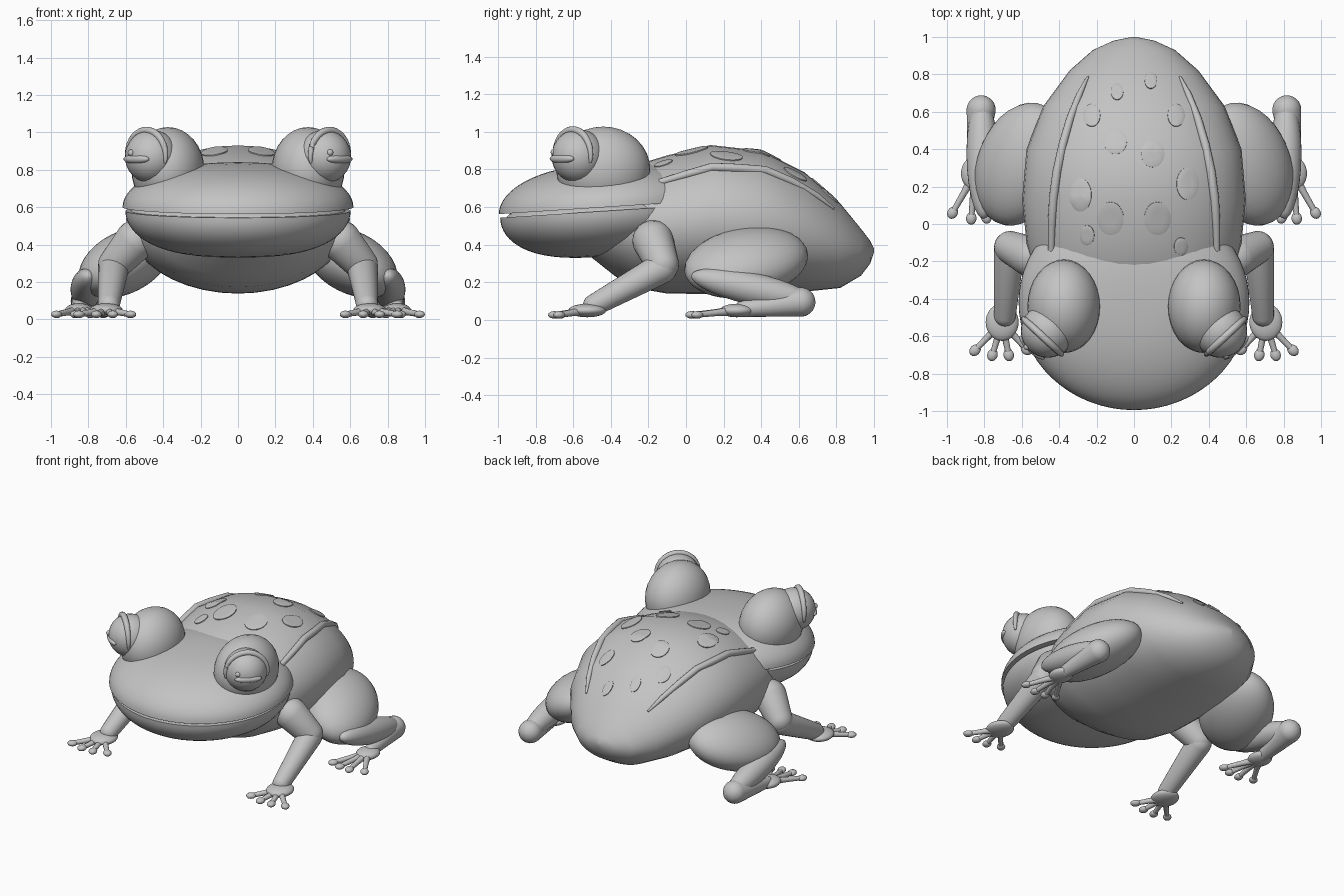
import bpy, bmesh
from math import sin, cos, pi, sqrt
from mathutils import Vector, Matrix
from mathutils.bvhtree import BVHTree

cube = bpy.data.objects.get("Cube")
if cube:
    bpy.data.objects.remove(cube)

skin = bpy.data.materials.new("grey_skin")
skin.use_nodes = True
grey = (0.55, 0.55, 0.55, 1)
skin.diffuse_color = grey
skin.node_tree.nodes["Principled BSDF"].inputs["Base Color"].default_value = grey


def finish(name, bm, sharp=0.9):
    bmesh.ops.recalc_face_normals(bm, faces=bm.faces)
    mesh = bpy.data.meshes.new(name)
    bm.to_mesh(mesh)
    bm.free()
    mesh.materials.append(skin)
    ob = bpy.data.objects.new(name, mesh)
    bpy.context.collection.objects.link(ob)
    bpy.ops.object.select_all(action="DESELECT")
    bpy.context.view_layer.objects.active = ob
    ob.select_set(True)
    bpy.ops.object.shade_smooth_by_angle(angle=sharp)
    return ob


def skin_rings(bm, rings):
    """Bridge equal rings of points with quads and close both ends."""
    loops = [[bm.verts.new(p) for p in ring] for ring in rings]
    n = len(loops[0])
    for a, b in zip(loops, loops[1:]):
        for i in range(n):
            j = (i + 1) % n
            bm.faces.new((a[i], a[j], b[j], b[i]))
    bm.faces.new(loops[0])
    bm.faces.new(loops[-1])


def ellipsoid(name, loc, size, axis=(0, 1, 0), segs=32):
    """Ellipsoid whose local y follows axis, kept upright."""
    y = Vector(axis).normalized()
    x = y.cross(Vector((0, 0, 1))).normalized()
    rot = Matrix((x, y, x.cross(y))).transposed().to_4x4()
    bm = bmesh.new()
    bmesh.ops.create_uvsphere(bm, u_segments=segs, v_segments=segs // 2, radius=1)
    bm.transform(Matrix.Translation(loc) @ rot @ Matrix.Diagonal((*size, 1)))
    return finish(name, bm)


def tube(name, points, radii, sides=16):
    """Tapered tube along points."""
    pts = [Vector(p) for p in points]
    rings = []
    for i, p in enumerate(pts):
        d = (pts[min(i + 1, len(pts) - 1)] - pts[max(i - 1, 0)]).normalized()
        u = d.cross(Vector((0.31, 0.2, 0.93))).normalized()
        v = d.cross(u)
        rings.append([p + radii[i] * (u * cos(2 * pi * k / sides) + v * sin(2 * pi * k / sides))
                      for k in range(sides)])
    bm = bmesh.new()
    skin_rings(bm, rings)
    return finish(name, bm)


def capsule(name, a, b, ra, rb, sides=24):
    """Tapered limb with round ends."""
    a, b = Vector(a), Vector(b)
    d = (b - a).normalized()
    steps = [pi / 2 * k / 6 for k in range(7)]
    pts = [a - d * ra * cos(t) for t in steps] + [b + d * rb * sin(t) for t in steps]
    radii = [max(ra * sin(t), 0.002) for t in steps] + [max(rb * cos(t), 0.002) for t in steps]
    return tube(name, pts, radii, sides)


# Body: elliptical sections (y, half width, bottom, top)
stations = [(-0.62, 0.1, 0.42, 0.52), (-0.5, 0.33, 0.33, 0.65), (-0.38, 0.47, 0.235, 0.75),
            (-0.28, 0.53, 0.172, 0.82), (-0.1, 0.575, 0.14, 0.875), (0.13, 0.598, 0.138, 0.93),
            (0.4, 0.575, 0.145, 0.9), (0.63, 0.485, 0.15, 0.785), (0.82, 0.345, 0.17, 0.62),
            (0.93, 0.22, 0.235, 0.485), (0.98, 0.11, 0.3, 0.42), (1.0, 0.01, 0.36, 0.38)]
bm = bmesh.new()
skin_rings(bm, [[(w * cos(2 * pi * k / 40), y, (lo + hi) / 2 + (hi - lo) / 2 * sin(2 * pi * k / 40))
                 for k in range(40)] for y, w, lo, hi in stations])
bmesh.ops.recalc_face_normals(bm, faces=bm.faces)
bmesh.ops.triangulate(bm, faces=bm.faces)
surface = BVHTree.FromBMesh(bm)
finish("body", bm, 1.2)


def on_back(x, y, lift):
    hit, normal, _, _ = surface.ray_cast(Vector((x, y, 2)), Vector((0, 0, -1)))
    return hit + normal * lift


# Head and jaw: shallow domes meeting at a sloping mouth
def dome(name, rx, ry, height, base, blunt):
    rings = []
    for k in range(17):
        t = pi / 2 * k / 16
        c = max(cos(t), 0.004) ** blunt
        circle = [(c * cos(2 * pi * i / 64), c * sin(2 * pi * i / 64)) for i in range(64)]
        rings.append([(rx * u, -0.42 + ry * v, base + height * sin(t) + 0.065 * ry * v)
                      for u, v in circle])
    bm = bmesh.new()
    skin_rings(bm, rings)
    finish(name, bm, 0.8)


dome("upper_head", 0.617, 0.575, 0.235, 0.6, 0.82)
dome("lower_jaw", 0.602, 0.568, -0.243, 0.58, 0.7)
dome("mouth_lining", 0.58, 0.54, 0.1, 0.565, 0.8)


def foot(name, centre, size, tips):
    """Flat palm, slim toes and round toe pads."""
    c = Vector(centre)
    ellipsoid(name + "_palm", c, size)
    for i, (x, y) in enumerate(tips):
        tip = Vector((x, y, 0.027))
        d = (tip - c).normalized()
        tube(f"{name}_toe_{i}", [c + d * 0.04, (c + tip) / 2, tip], [0.024, 0.018, 0.015], 12)
        ellipsoid(f"{name}_pad_{i}", tip, (0.028, 0.034, 0.02), (d.x, d.y, 0), 16)


for s, side in ((1, "left"), (-1, "right")):
    # Eye mound, eyeball, lid, pupil and glint
    ellipsoid(side + "_eye_mound", (0.375 * s, -0.44, 0.8), (0.195, 0.25, 0.228))
    eye = Vector((0.462 * s, -0.572, 0.87))
    gaze = Vector((0.68 * s, -0.73, 0))
    across = Vector((0.73 * s, 0.68, 0))
    ellipsoid(side + "_eyeball", eye, (0.143, 0.143, 0.143), gaze)
    arc = [pi * (-0.08 + 1.16 * k / 24) for k in range(25)]
    tube(side + "_eyelid",
         [eye + gaze * 0.04 + 0.14 * (across * cos(t) + Vector((0, 0, sin(t)))) for t in arc],
         [0.006 + 0.014 * sqrt(sin(pi * k / 24) + 1e-9) for k in range(25)], 12)
    ellipsoid(side + "_pupil", eye + gaze * 0.12 - Vector((0, 0, 0.013)), (0.09, 0.03, 0.026), gaze, 24)
    glint = Vector((0.03, -0.13, 0.022)) if s > 0 else Vector((-0.11, -0.085, 0.02))
    ellipsoid(side + "_eye_glint", eye + glint, (0.018, 0.018, 0.018), gaze, 16)

    # Ridge along the back
    path = [(0.44, -0.14), (0.437, 0), (0.428, 0.14), (0.41, 0.28), (0.38, 0.42),
            (0.34, 0.56), (0.29, 0.69), (0.245, 0.785)]
    tube(side + "_back_ridge", [on_back(x * s, y, 0.004) for x, y in path],
         [0.018, 0.022, 0.024, 0.024, 0.023, 0.021, 0.017, 0.006], 12)

    # Front leg
    capsule(side + "_upper_arm", (0.55 * s, -0.175, 0.42), (0.66 * s, -0.125, 0.295), 0.11, 0.088)
    capsule(side + "_forearm", (0.665 * s, -0.13, 0.275), (0.69 * s, -0.49, 0.078), 0.083, 0.058)
    foot(side + "_front_foot", (0.705 * s, -0.525, 0.05), (0.088, 0.1, 0.036),
         [(x * s, y) for x, y in ((0.575, -0.67), (0.67, -0.7), (0.757, -0.7), (0.85, -0.675))])

    # Hind leg: thigh splayed outward, shin folded back, heel running forward to the foot
    thigh = ellipsoid(side + "_thigh", (0, 0, 0), (0.245, 0.345, 0.165), (-0.42 * s, 0.9, 0.03))
    thigh.data.transform(Matrix.Translation((0.605 * s, 0.32, 0.305)) @ Matrix.Rotation(0.45 * s, 4, "Y"))
    ellipsoid(side + "_shin", (0.81 * s, 0.355, 0.165), (0.085, 0.335, 0.085), (0.02 * s, 1, -0.22))
    capsule(side + "_heel", (0.817 * s, 0.61, 0.095), (0.85 * s, 0.3, 0.058), 0.078, 0.042)
    foot(side + "_hind_foot", (0.85 * s, 0.27, 0.05), (0.075, 0.09, 0.036),
         [(x * s, y) for x, y in ((0.72, 0.06), (0.79, 0.035), (0.87, 0.03), (0.97, 0.06))])

# Raised spots draped over the back (x, y, radius x, radius y)
spots = [(-0.09, 0.705, 0.033, 0.043), (0.09, 0.765, 0.033, 0.043), (-0.225, 0.58, 0.045, 0.06),
         (0.225, 0.58, 0.045, 0.06), (-0.1, 0.44, 0.062, 0.067), (0.1, 0.375, 0.062, 0.072),
         (-0.285, 0.155, 0.058, 0.088), (0.285, 0.215, 0.058, 0.086), (-0.125, 0.03, 0.07, 0.088),
         (0.125, 0.03, 0.07, 0.088), (-0.25, -0.06, 0.038, 0.053), (0.25, -0.12, 0.036, 0.048)]
for i, (x, y, rx, ry) in enumerate(spots):
    bm = bmesh.new()
    skin_rings(bm, [[on_back(x + rx * f * cos(2 * pi * k / 24), y + ry * f * sin(2 * pi * k / 24), lift)
                     for k in range(24)]
                    for f, lift in ((1, -0.01), (1, 0.006), (0.9, 0.008), (0.5, 0.008), (0.05, 0.008))])
    finish(f"back_spot_{i}", bm)
